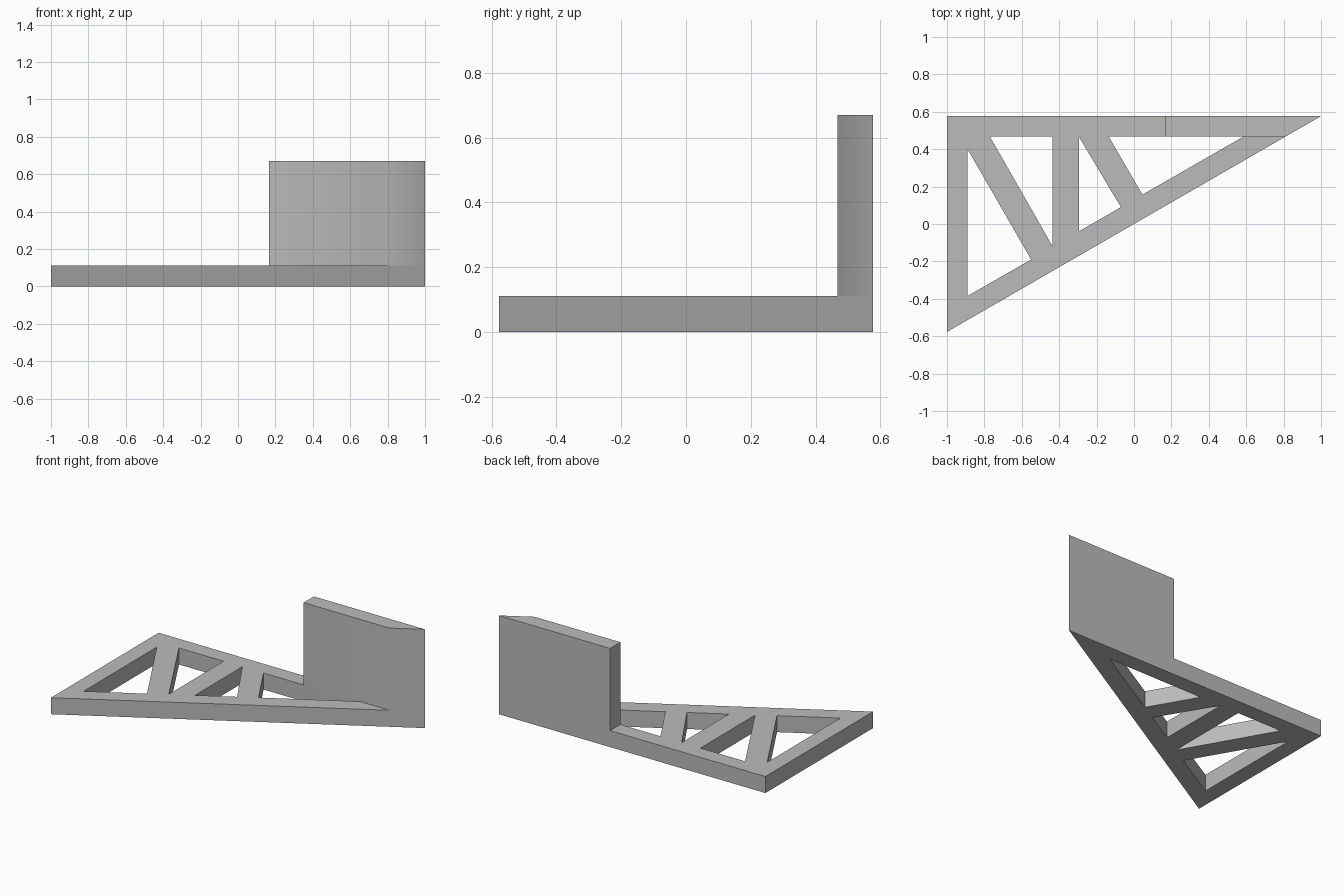
import bpy
import bmesh
from math import radians

if "Cube" in bpy.data.objects:
    bpy.data.objects.remove(bpy.data.objects["Cube"], do_unlink=True)

HALF_DEPTH = 0.577
BASE_HEIGHT = 0.112
WALL_HEIGHT = 0.67
INNER_Y = 0.467

grey = bpy.data.materials.new("plain grey")
grey.use_nodes = True
colour = (0.5, 0.5, 0.5, 1)
grey.diffuse_color = colour
grey.node_tree.nodes["Principled BSDF"].inputs["Base Color"].default_value = colour


def prism(name, loops, bottom, top):
    """Fill an outline with any holes and extrude it upward."""
    bm = bmesh.new()
    for loop in loops:
        verts = [bm.verts.new((x, y, bottom)) for x, y in loop]
        for a, b in zip(verts, verts[1:] + verts[:1]):
            bm.edges.new((a, b))
    bmesh.ops.triangle_fill(bm, edges=bm.edges[:], use_beauty=True)
    result = bmesh.ops.extrude_face_region(bm, geom=bm.faces[:])
    raised = [v for v in result["geom"] if isinstance(v, bmesh.types.BMVert)]
    bmesh.ops.translate(bm, verts=raised, vec=(0, 0, top - bottom))
    bmesh.ops.recalc_face_normals(bm, faces=bm.faces[:])
    mesh = bpy.data.meshes.new(name)
    bm.to_mesh(mesh)
    bm.free()
    mesh.materials.append(grey)
    obj = bpy.data.objects.new(name, mesh)
    bpy.context.collection.objects.link(obj)
    bpy.ops.object.select_all(action='DESELECT')
    obj.select_set(True)
    bpy.context.view_layer.objects.active = obj
    bpy.ops.object.shade_smooth_by_angle(angle=radians(35))
    return obj


# Triangular base with four openings that leave a truss of struts
outline = [(-1, -HALF_DEPTH), (1, HALF_DEPTH), (-1, HALF_DEPTH)]
openings = [
    [(-0.89, 0.4), (-0.89, -0.385), (-0.55, -0.19)],
    [(-0.77, INNER_Y), (-0.435, INNER_Y), (-0.435, -0.12)],
    [(-0.295, INNER_Y), (-0.295, -0.04), (-0.07, 0.09)],
    [(-0.135, INNER_Y), (0.045, 0.157), (0.585, INNER_Y)],
]
prism("truss_base", [outline] + openings, 0, BASE_HEIGHT)

# Upright wall along the back edge, with its end cut along the slanted side
slant_x = INNER_Y / HALF_DEPTH
wall = [(0.165, HALF_DEPTH), (0.165, INNER_Y), (slant_x, INNER_Y), (1, HALF_DEPTH)]
prism("upright_wall", [wall], BASE_HEIGHT, WALL_HEIGHT)
